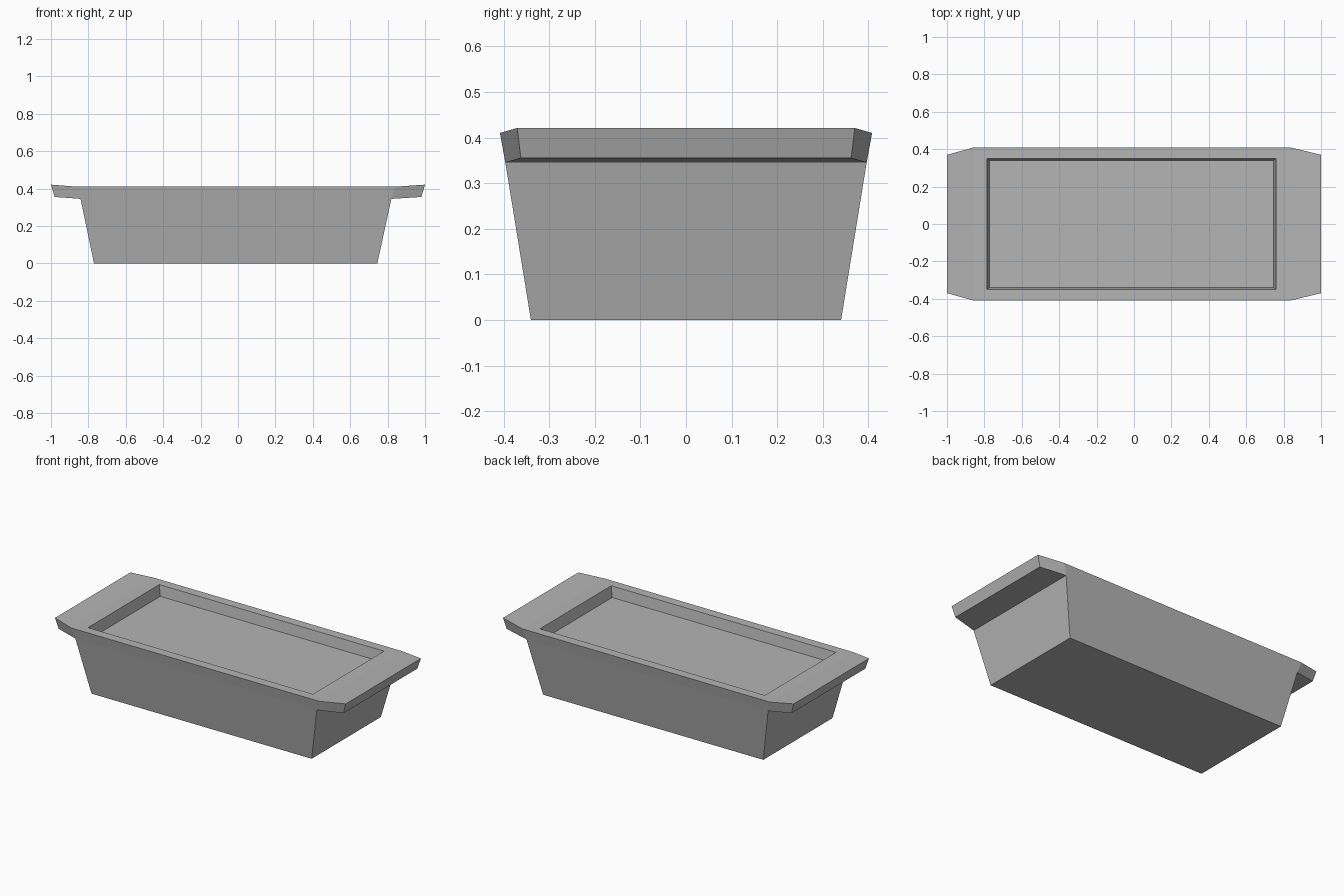
import bpy, bmesh

cube = bpy.data.objects.get("Cube")
if cube:
    bpy.data.objects.remove(cube, do_unlink=True)

# Single flat grey
grey = bpy.data.materials.new("matte_grey")
grey.use_nodes = True
colour = (0.46, 0.46, 0.46, 1)
grey.diffuse_color = colour
grey.node_tree.nodes["Principled BSDF"].inputs["Base Color"].default_value = colour

bm = bmesh.new()


def ring(left, right, half_y, z):
    corners = ((left, -half_y), (right, -half_y), (right, half_y), (left, half_y))
    return [bm.verts.new((x, y, z)) for x, y in corners]


def bridge(a, b):
    return [bm.faces.new((a[i], a[(i + 1) % 4], b[(i + 1) % 4], b[i])) for i in range(4)]


# Tapered tub: base, underside of handles, rim, recess mouth, recess floor
rings = [ring(*r) for r in (
    (-0.77, 0.745, 0.34, 0),
    (-0.842, 0.82, 0.396, 0.345),
    (-0.862, 0.842, 0.408, 0.41),
    (-0.787, 0.76, 0.35, 0.41),
    (-0.772, 0.745, 0.339, 0.345),
)]
bands = [bridge(a, b) for a, b in zip(rings, rings[1:])]
bm.faces.new(rings[0][::-1])
bm.faces.new(rings[-1])

# Flared end handles pulled out from the short sides of the rim band
for face, side in ((bands[1][1], 1), (bands[1][3], -1)):
    end = bmesh.ops.extrude_discrete_faces(bm, faces=[face])["faces"][0]
    low, high = [], []
    for v in end.verts:
        (high if v.co.z > 0.4 else low).append(v)
    for verts, x, half_y, z in ((low, 0.98, 0.362, 0.355), (high, 1, 0.37, 0.421)):
        for v in verts:
            v.co = (side * x, half_y if v.co.y > 0 else -half_y, z)

bmesh.ops.remove_doubles(bm, verts=bm.verts[:], dist=0.0001)
bmesh.ops.recalc_face_normals(bm, faces=bm.faces[:])

mesh = bpy.data.meshes.new("planter_tray")
bm.to_mesh(mesh)
bm.free()
mesh.materials.append(grey)
tray = bpy.data.objects.new("planter_tray", mesh)
bpy.context.collection.objects.link(tray)
